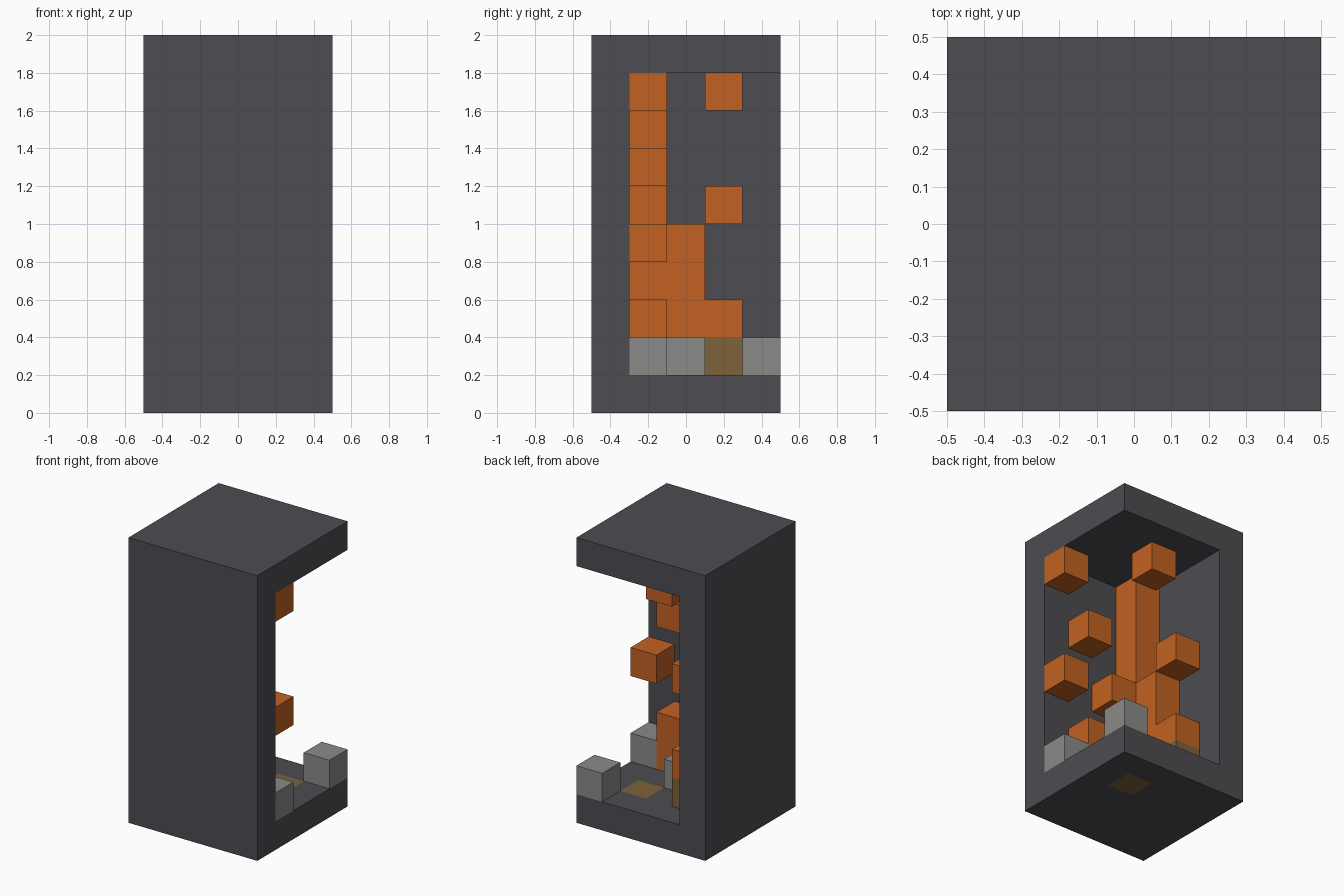
import bpy
import bmesh
from mathutils import Vector

old = bpy.data.objects.get("Cube")
if old:
    bpy.data.objects.remove(old, do_unlink=True)

CELL = 0.2


def make_material(name, rgb):
    """Flat colour from 0-255 display values."""
    linear = [((c / 255 + 0.055) / 1.055) ** 2.4 for c in rgb] + [1.0]
    mat = bpy.data.materials.new(name)
    mat.use_nodes = True
    mat.diffuse_color = linear
    mat.node_tree.nodes["Principled BSDF"].inputs["Base Color"].default_value = linear
    return mat


charcoal = make_material("charcoal", (77, 76, 81))
orange = make_material("orange", (194, 97, 34))
ash_grey = make_material("ash_grey", (138, 138, 137))
brown = make_material("brown", (125, 98, 59))


def box(name, low, high, *mats, cuts=()):
    """Box between two corners, optionally scored by (axis, position) cuts."""
    low, high = Vector(low), Vector(high)
    bm = bmesh.new()
    bmesh.ops.create_cube(bm, size=1)
    for v in bm.verts:
        v.co = (low + high) / 2 + v.co * (high - low)
    for axis, pos in cuts:
        normal = Vector((0, 0, 0))
        normal[axis] = 1
        bmesh.ops.bisect_plane(bm, geom=bm.verts[:] + bm.edges[:] + bm.faces[:],
                               plane_co=normal * pos, plane_no=normal)
    mesh = bpy.data.meshes.new(name)
    bm.to_mesh(mesh)
    bm.free()
    for mat in mats:
        mesh.materials.append(mat)
    obj = bpy.data.objects.new(name, mesh)
    bpy.context.collection.objects.link(obj)
    return obj


def block(name, x, y, bottom, top, mat):
    """Square column one cell wide, centred on x, y."""
    h = CELL / 2
    return box(name, (x - h, y - h, bottom), (x + h, y + h, top), mat)


# Shell: floor, roof and two walls, open on the back and the left
floor = box("floor", (-.5, -.5, 0), (.5, .5, .2), charcoal, brown,
            cuts=[(axis, pos) for axis in (0, 1) for pos in (.1, .3)])
box("roof", (-.5, -.5, 1.8), (.5, .5, 2), charcoal)
box("front_wall", (-.5, -.5, .2), (.5, -.3, 1.8), charcoal)
box("side_wall", (-.5, -.3, .2), (-.3, .5, 1.8), charcoal)

# Brown tile through the floor
for face in floor.data.polygons:
    if abs(face.center.x - .2) < .05 and abs(face.center.y - .2) < .05:
        face.material_index = 1

# Stepped orange stack in the corner
block("tall_column", -.2, -.2, .2, 1.8, orange)
block("middle_column", -.2, 0, .2, 1, orange)
block("low_block", -.2, .2, .4, .6, orange)
block("low_block_base", -.2, .2, .2, .4, brown)
block("wall_column", .2, -.2, .2, .6, orange)

# Separate orange cubes
for x, y, z in ((.4, -.2, 1.6), (0, .2, 1.6), (.2, -.2, 1.2),
                (.4, -.2, .8), (-.2, .2, 1), (0, -.2, .8)):
    block("floating_cube", x, y, z, z + CELL, orange)

# Grey cubes on the floor
for x, y in ((.4, -.2), (.4, .4), (0, 0)):
    block("grey_cube", x, y, .2, .4, ash_grey)
